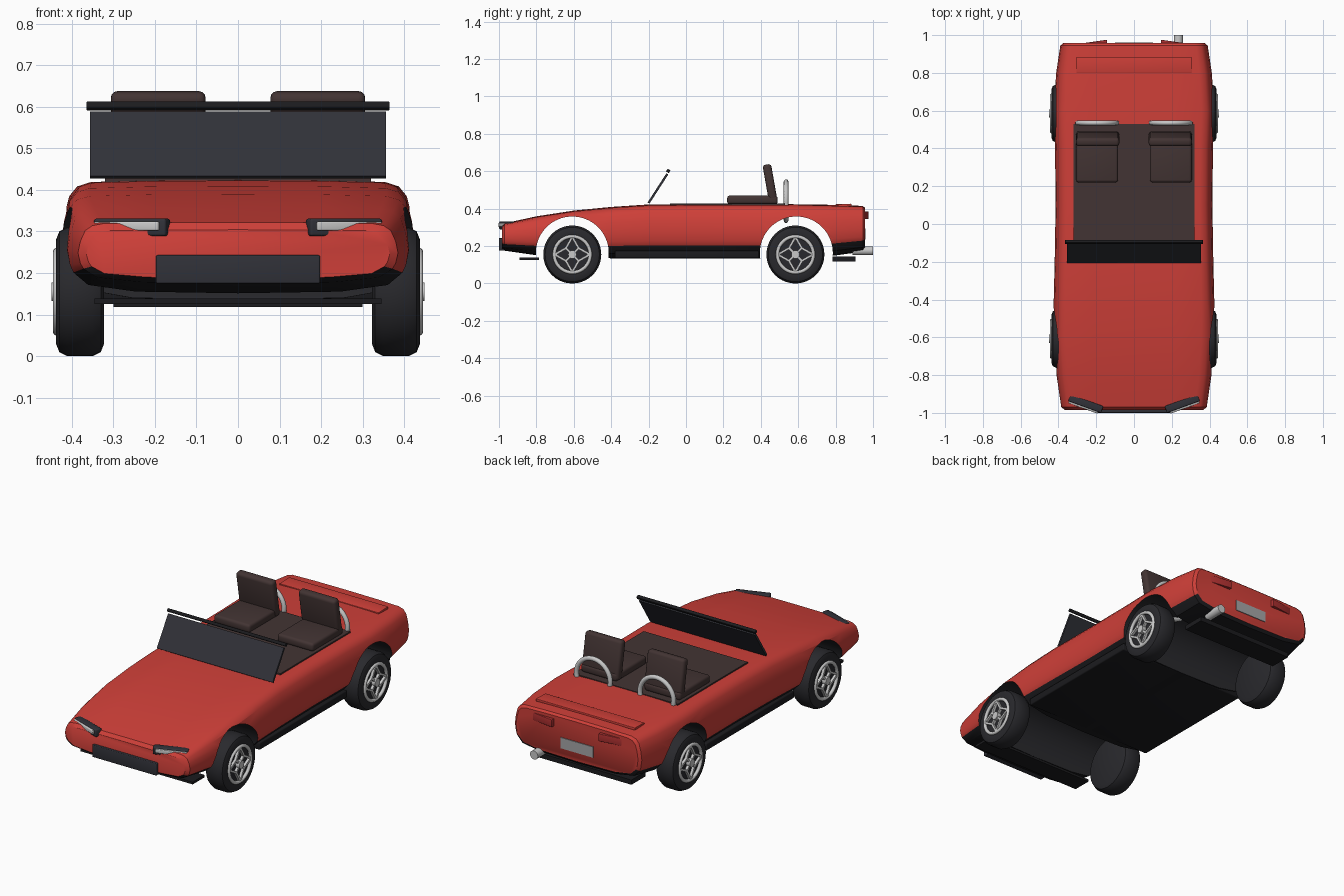
import bpy, bmesh, math
from mathutils import Vector, Matrix

if "Cube" in bpy.data.objects:
    bpy.data.objects.remove(bpy.data.objects["Cube"])


def mat(name, r, g, b):
    m = bpy.data.materials.new(name)
    m.diffuse_color = (r, g, b, 1)
    m.use_nodes = True
    m.node_tree.nodes["Principled BSDF"].inputs["Base Color"].default_value = m.diffuse_color
    return m


RED = mat("red paint", 0.62, 0.05, 0.04)
LAMP = mat("dark red lamp", 0.42, 0.03, 0.03)
BLACK = mat("black trim", 0.011, 0.011, 0.013)
RUBBER = mat("rubber", 0.022, 0.022, 0.026)
GLASS = mat("dark glass", 0.03, 0.031, 0.04)
BROWN = mat("brown leather", 0.055, 0.034, 0.033)
SILVER = mat("silver", 0.58, 0.58, 0.58)
PLATE = mat("grey plate", 0.38, 0.38, 0.39)


def finish(bm, name, mats, angle=35):
    bmesh.ops.recalc_face_normals(bm, faces=bm.faces)
    me = bpy.data.meshes.new(name)
    bm.to_mesh(me)
    bm.free()
    for m in mats:
        me.materials.append(m)
    ob = bpy.data.objects.new(name, me)
    bpy.context.collection.objects.link(ob)
    smooth(ob, angle)
    return ob


def smooth(ob, angle=35):
    bpy.ops.object.select_all(action='DESELECT')
    ob.select_set(True)
    bpy.context.view_layer.objects.active = ob
    bpy.ops.object.shade_smooth_by_angle(angle=math.radians(angle))


def box(name, loc, size, m, rot=(0, 0, 0), bevel=0.0):
    bm = bmesh.new()
    bmesh.ops.create_cube(bm, size=1, matrix=Matrix.Diagonal((*size, 1)))
    if bevel:
        bmesh.ops.bevel(bm, geom=bm.edges[:], offset=bevel, segments=3,
                        profile=0.5, affect='EDGES')
    ob = finish(bm, name, [m])
    ob.location = loc
    ob.rotation_euler = [math.radians(a) for a in rot]
    return ob


def cyl(name, loc, r, depth, m, axis, segs=32):
    bm = bmesh.new()
    rot = Matrix.Rotation(math.pi / 2, 4, 'Y' if axis == 'x' else 'X')
    bmesh.ops.create_cone(bm, cap_ends=True, segments=segs, radius1=r,
                          radius2=r, depth=depth, matrix=rot)
    ob = finish(bm, name, [m])
    ob.location = loc
    return ob


def torus(name, loc, R, r, m, rot):
    bpy.ops.mesh.primitive_torus_add(location=loc, rotation=rot, major_radius=R,
                                     minor_radius=r, major_segments=40, minor_segments=12)
    ob = bpy.context.object
    ob.name = name
    ob.data.materials.append(m)
    smooth(ob, 60)


# Body shell: rounded section lofted along y (y, half width, bottom, top)
STATIONS = [(-.985, .365, .19, .302), (-.97, .385, .178, .319), (-.8, .41, .155, .355),
            (-.6, .425, .145, .385), (-.4, .425, .14, .404), (-.2, .42, .14, .417),
            (.1, .415, .14, .419), (.4, .418, .14, .419), (.6, .425, .145, .418),
            (.8, .412, .155, .415), (.945, .39, .175, .41), (.957, .375, .19, .4)]
SECTION = [(0, 1.02), (.5, 1.015), (.84, 1), (.91, .965), (.955, .88), (.985, .7), (1, .5),
           (.985, .32), (.965, .23), (.88, .08), (.6, 0), (0, -.02)]
bm = bmesh.new()
ring = SECTION + [(-x, f) for x, f in SECTION[-2:0:-1]]
rows = [[bm.verts.new((x * w, y, zb + f * (zt - zb))) for x, f in ring]
        for y, w, zb, zt in STATIONS]
n = len(ring)
for a, b in zip(rows, rows[1:]):
    for i in range(n):
        j = (i + 1) % n
        f = bm.faces.new((a[i], a[j], b[j], b[i]))
        f.material_index = 1 if 8 <= i < n - 8 else 0
bm.faces.new(rows[0])
bm.faces.new(rows[-1])
body = finish(bm, "body", [RED, BLACK, RUBBER])

# Wheel arches cut right through the body, with dark liners
ARCHES = [(-.608, .163), (.59, .163)]
for y, z in ARCHES:
    cutter = cyl("arch_cutter", (0, y, z), .195, 1.2, RUBBER, 'x', 64)
    cutter.hide_render = True
    mod = body.modifiers.new("arch", 'BOOLEAN')
    mod.operation = 'DIFFERENCE'
    mod.solver = 'EXACT'
    mod.object = cutter
    bpy.context.view_layer.update()
    bpy.context.view_layer.objects.active = body
    bpy.ops.object.modifier_apply(modifier=mod.name)
    bpy.data.objects.remove(cutter)
for p in body.data.polygons:
    for y, z in ARCHES:
        d = Vector((0, p.center.y - y, p.center.z - z))
        if .18 < d.length < .197 and d.normalized().dot(p.normal) < -.9:
            p.material_index = 2
smooth(body)

# Underside, splitter and rear diffuser
box("undertray", (0, .005, .155), (.80, .77, .04), BLACK, bevel=.006)
box("front_splitter", (0, -.838, .132), (.69, .105, .013), BLACK)
box("rear_diffuser", (0, .845, .131), (.60, .125, .026), BLACK)
cyl("exhaust", (.235, .945, .175), .024, .11, SILVER, 'y')

# Cockpit and windscreen
box("cockpit_floor", (0, .222, .41), (.64, .615, .034), BROWN)
box("windscreen", (0, -.15, .508), (.712, .012, .185), GLASS, (-32.8, 0, 0))
box("windscreen_rail", (0, -.095, .602), (.73, .018, .017), BLACK, (-32.8, 0, 0), .003)

# Nose and tail fittings
box("front_grille", (0, -.985, .209), (.395, .03, .068), GLASS, bevel=.004)
box("deck_lid", (0, .842, .418), (.61, .086, .014), RED, (2, 0, 0), .003)
box("rear_plate", (0, .957, .265), (.2, .008, .06), PLATE)

# Paired parts
for s, side in ((1, "right"), (-1, "left")):
    box("headlight_housing_" + side, (s * .255, -.951, .310), (.185, .038, .042), GLASS,
        (0, 0, s * 20), .006)
    box("headlight_lens_" + side, (s * .265, -.962, .313), (.165, .03, .022), SILVER,
        (0, 0, s * 20), .004)
    box("tail_light_" + side, (s * .208, .955, .365), (.132, .022, .042), LAMP,
        (0, 0, -s * 8), .003)
    box("seat_cushion_" + side, (s * .195, .355, .447), (.222, .27, .046), BROWN, bevel=.014)
    box("seat_back_" + side, (s * .192, .45, .532), (.228, .046, .212), BROWN,
        (10, 0, 0), .016)
    torus("roll_hoop_" + side, (s * .195, .535, .44), .104, .0125, SILVER,
          (math.pi / 2, 0, 0))

# Wheels: lathed tyre, rim ring, four-pointed star spokes and hub
TYRE = [(.322, 0), (.322, .125), (.33, .145), (.35, .155), (.41, .155), (.43, .145),
        (.438, .125), (.436, .105), (.426, .098), (.426, 0)]
for s, side in ((1, "right"), (-1, "left")):
    for y, end in ((-.608, "front"), (.585, "rear")):
        tag = end + "_" + side
        bm = bmesh.new()
        vs = [bm.verts.new((s * x, 0, r)) for x, r in TYRE]
        es = [bm.edges.new(p) for p in zip(vs, vs[1:])]
        bmesh.ops.spin(bm, geom=vs + es, cent=(0, 0, 0), axis=(1, 0, 0),
                       angle=math.tau, steps=40)
        bmesh.ops.remove_doubles(bm, verts=bm.verts, dist=1e-4)
        tyre = finish(bm, "tyre_" + tag, [RUBBER])
        tyre.location = (0, y, .155)
        torus("rim_" + tag, (s * .436, y, .155), .096, .0095, SILVER, (0, math.pi / 2, 0))
        bm = bmesh.new()
        pts = []
        for k in range(8):
            a = k * math.pi / 4
            r = .094 if k % 2 == 0 else .048
            pts.append(Vector((0, r * math.sin(a), r * math.cos(a))))
        segs = [(pts[k], pts[(k + 1) % 8]) for k in range(8)]
        segs += [(pts[k] * .15, pts[k]) for k in (1, 3, 5, 7)]
        for p, q in segs:
            d = q - p
            rot = Matrix.Rotation(-math.atan2(d.y, d.z), 4, 'X')
            bmesh.ops.create_cube(bm, size=1, matrix=Matrix.Translation((p + q) / 2) @ rot
                                  @ Matrix.Diagonal((.014, .012, d.length + .006, 1)))
        star = finish(bm, "spokes_" + tag, [SILVER])
        star.location = (s * .435, y, .155)
        cyl("hub_" + tag, (s * .437, y, .155), .022, .024, SILVER, 'x', 24)
